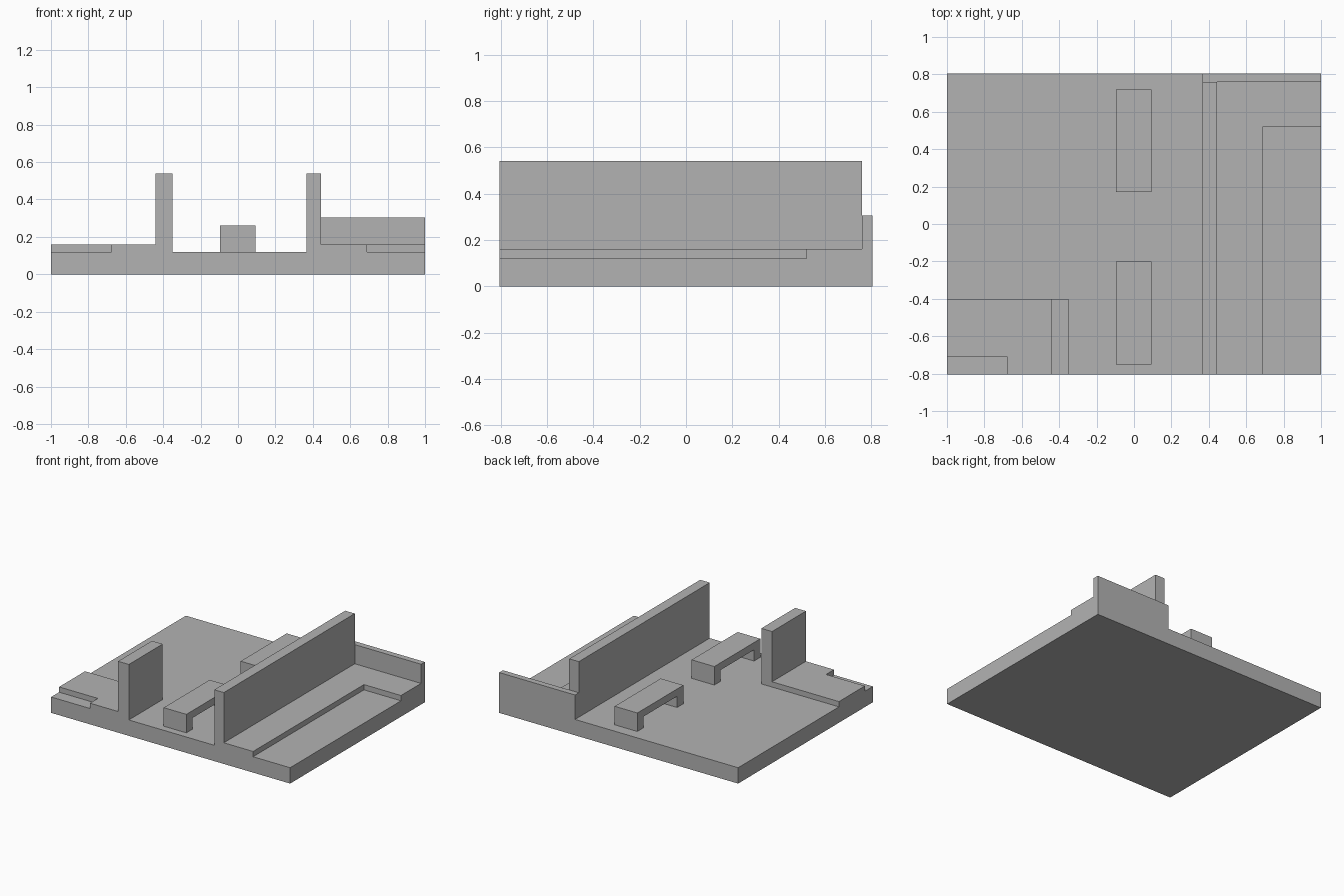
import bpy, bmesh

if "Cube" in bpy.data.objects:
    bpy.data.objects.remove(bpy.data.objects["Cube"])

grey = bpy.data.materials.new("plain_grey")
grey.diffuse_color = (0.45, 0.45, 0.45, 1)
grey.use_nodes = True
grey.node_tree.nodes["Principled BSDF"].inputs["Base Color"].default_value = grey.diffuse_color

HALF_Y = 0.805   # half depth of the plot
FLOOR = 0.12     # top of the slab
STEP = 0.16      # top of the raised pavements
WALL = 0.54      # top of the tall walls


def extrude(name, outline, direction, place):
    """Extrude a closed 2D outline; place maps (a, b) to a 3D point."""
    bm = bmesh.new()
    face = bm.faces.new([bm.verts.new(place(a, b)) for a, b in outline])
    geom = bmesh.ops.extrude_face_region(bm, geom=[face])["geom"]
    bmesh.ops.translate(bm, vec=direction,
                        verts=[v for v in geom if isinstance(v, bmesh.types.BMVert)])
    bmesh.ops.recalc_face_normals(bm, faces=bm.faces[:])
    mesh = bpy.data.meshes.new(name)
    bm.to_mesh(mesh)
    bm.free()
    mesh.materials.append(grey)
    obj = bpy.data.objects.new(name, mesh)
    bpy.context.collection.objects.link(obj)
    return obj


def slab(name, outline, z0, z1):
    """Plan outline raised from z0 to z1."""
    return extrude(name, outline, (0, 0, z1 - z0), lambda x, y: (x, y, z0))


def rect(x0, x1, y0, y1):
    return [(x0, y0), (x1, y0), (x1, y1), (x0, y1)]


# Ground slab
slab("base_slab", rect(-1, 1, -HALF_Y, HALF_Y), 0, FLOOR)

# Left side: short wall and a pavement with a notched corner
slab("short_wall", rect(-0.44, -0.35, -HALF_Y, -0.40), FLOOR, WALL)
slab("left_step", [(-0.675, -HALF_Y), (-0.44, -HALF_Y), (-0.44, -0.40),
                   (-1, -0.40), (-1, -0.71), (-0.675, -0.71)], FLOOR, STEP)

# Right side: long wall, L-shaped pavement and low back wall
slab("long_wall", rect(0.365, 0.445, -HALF_Y, 0.76), FLOOR, WALL)
slab("right_step", [(0.445, -HALF_Y), (0.69, -HALF_Y), (0.69, 0.52),
                    (1, 0.52), (1, 0.76), (0.445, 0.76)], FLOOR, STEP)
slab("low_back_wall", rect(0.365, 1, 0.76, HALF_Y), FLOOR, 0.305)

# Two benches: an arch-shaped side profile extruded across x
LENGTH, TOP, UNDER, LEG = 0.55, 0.26, 0.205, 0.075
for name, y0 in (("front_bench", -0.75), ("back_bench", 0.17)):
    profile = [(0, FLOOR), (LEG, FLOOR), (LEG, UNDER), (LENGTH - LEG, UNDER),
               (LENGTH - LEG, FLOOR), (LENGTH, FLOOR), (LENGTH, TOP), (0, TOP)]
    extrude(name, profile, (0.19, 0, 0), lambda y, z: (-0.097, y0 + y, z))
